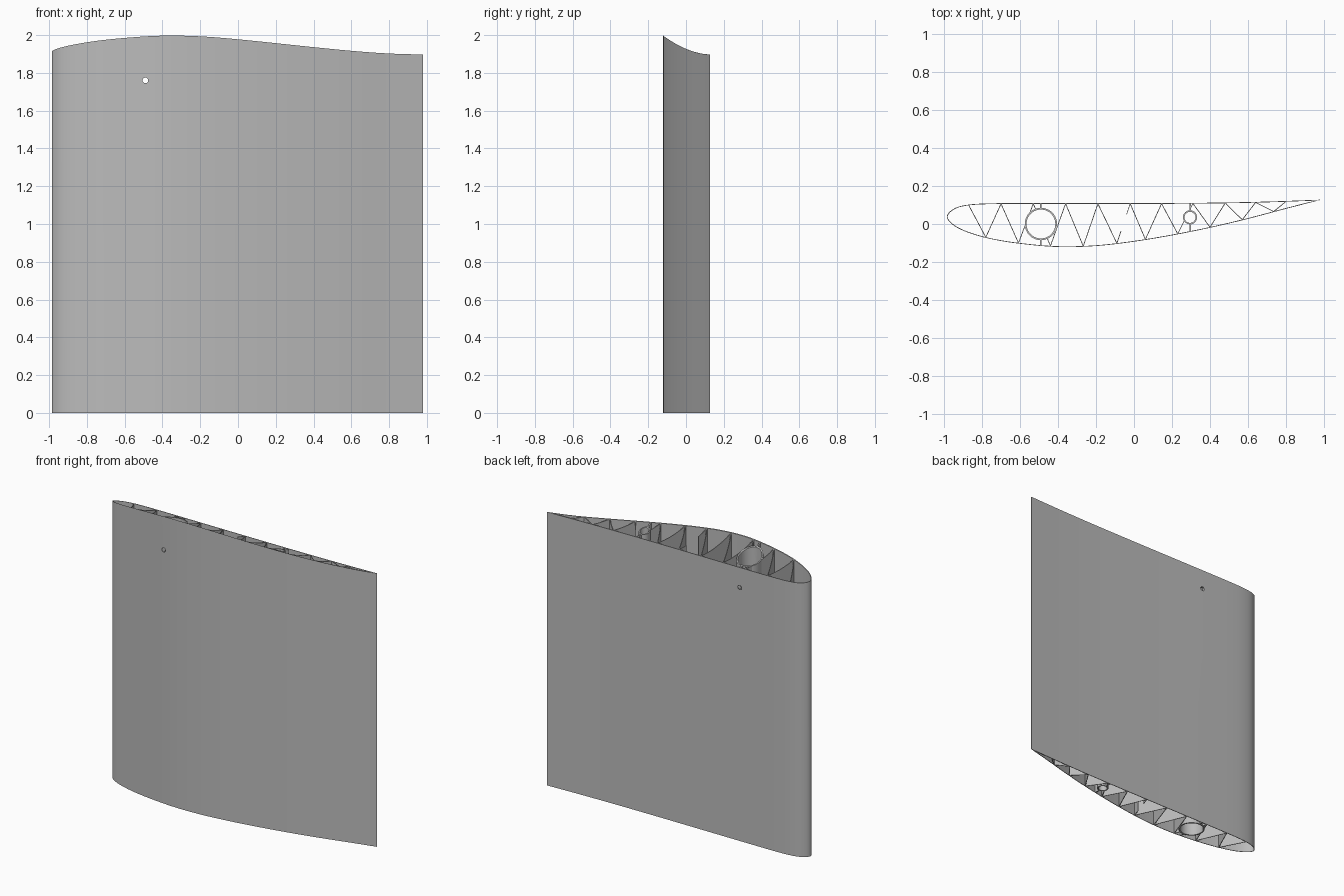
import bpy
import bmesh
import math
from mathutils import Vector

if "Cube" in bpy.data.objects:
    bpy.data.objects.remove(bpy.data.objects["Cube"], do_unlink=True)

WALL = 0.004
grey = bpy.data.materials.new("plain grey")
grey.use_nodes = True
colour = (0.5, 0.5, 0.5, 1)
grey.diffuse_color = colour
grey.node_tree.nodes["Principled BSDF"].inputs["Base Color"].default_value = colour


def top_height(y):
    """Height of the scooped upper end, which depends on depth only."""
    t = min(max((0.125 - y) / 0.25, 0), 1)
    return 1.898 + 0.102 * t ** 1.8


def spline(points, steps):
    """Smooth path through the points."""
    pts = [Vector(p) for p in points]
    pts = [pts[0] * 2 - pts[1]] + pts + [pts[-1] * 2 - pts[-2]]
    path = []
    for a, b, c, d in zip(pts, pts[1:], pts[2:], pts[3:]):
        span = (c - b).length
        m0 = (c - a) * (span / ((b - a).length + span))
        m1 = (d - b) * (span / ((d - c).length + span))
        for i in range(steps):
            t = i / steps
            path.append(b * (2 * t**3 - 3 * t**2 + 1) + m0 * (t**3 - 2 * t**2 + t)
                        + c * (3 * t**2 - 2 * t**3) + m1 * (t**3 - t**2))
    return path + [pts[-2]]


def upright_wall(name, path, left, right, closed=False):
    """Thin wall along a plan path, running from the ground to the scooped end."""
    bm = bmesh.new()
    sections = []
    n = len(path)
    for i, p in enumerate(path):
        before = path[i - 1] if i or closed else p
        after = path[(i + 1) % n] if i < n - 1 or closed else p
        d = (after - before).normalized()
        side = Vector((-d.y, d.x))
        l, r = p + side * left(p), p - side * right(p)
        sections.append([bm.verts.new(co) for co in (
            (l.x, l.y, 0), (r.x, r.y, 0),
            (r.x, r.y, top_height(r.y)), (l.x, l.y, top_height(l.y)))])
    pairs = list(zip(sections, sections[1:]))
    if closed:
        pairs.append((sections[-1], sections[0]))
    else:
        bm.faces.new(sections[0])
        bm.faces.new(sections[-1])
    for s, e in pairs:
        for k in range(4):
            j = (k + 1) % 4
            bm.faces.new((s[k], s[j], e[j], e[k]))
    bmesh.ops.recalc_face_normals(bm, faces=bm.faces)
    mesh = bpy.data.meshes.new(name)
    bm.to_mesh(mesh)
    bm.free()
    mesh.materials.append(grey)
    obj = bpy.data.objects.new(name, mesh)
    bpy.context.collection.objects.link(obj)
    return obj


# Aerofoil outline, from trailing edge over the back to the nose and round the front
upper = [(0.98, 0.128), (0.7, 0.118), (0.4, 0.112), (0, 0.11), (-0.6, 0.11),
         (-0.78, 0.108), (-0.87, 0.102), (-0.93, 0.089), (-0.97, 0.065)]
lower = [(-0.985, 0.038), (-0.97, 0.01), (-0.93, -0.02), (-0.86, -0.05),
         (-0.75, -0.08), (-0.6, -0.104), (-0.4, -0.121), (-0.2, -0.116),
         (0, -0.093), (0.2, -0.06), (0.4, -0.02), (0.6, 0.027), (0.8, 0.08), (0.98, 0.126)]
outline = spline(upper + lower, 6)
nose = min(range(len(outline)), key=lambda i: outline[i].x)
skin = upright_wall("wing_skin", outline,
                    lambda p: min(WALL, 0.0004 + 0.08 * (0.98 - p.x)), lambda p: 0)


def on_skin(x, is_upper):
    """Point just inside the skin at a given chord position."""
    side = outline[:nose + 1] if is_upper else outline[nose:]
    for a, b in zip(side, side[1:]):
        if min(a.x, b.x) <= x <= max(a.x, b.x):
            y = a.y + (b.y - a.y) * (x - a.x) / (b.x - a.x)
            return Vector((x, y + (-0.003 if is_upper else 0.003)))


# Spar tubes, and the open space in the middle rib
tubes = {"main_spar_tube": (-0.49, 0.0, 0.085, 0.076),
         "rear_spar_tube": (0.295, 0.035, 0.037, 0.029)}
voids = [(x, y, r - WALL / 2) for x, y, r, _ in tubes.values()] + [(-0.06, 0.008, 0.045)]
cut_parts = [skin]
for name, (x, y, outer, inner) in tubes.items():
    ring = [Vector((x + outer * math.cos(a), y + outer * math.sin(a)))
            for a in (math.tau * i / 40 for i in range(40))]
    cut_parts.append(upright_wall(name, ring, lambda p: outer - inner, lambda p: 0, closed=True))


def web(name, start, end, width):
    """Straight web between the skins, interrupted by the voids."""
    runs, open_run = [], False
    for i in range(49):
        p = start.lerp(end, i / 48)
        free = all((p - Vector((x, y))).length > r for x, y, r in voids)
        if free and not open_run:
            runs.append([])
        if free:
            runs[-1].append(p)
        open_run = free
    half = lambda p: width / 2
    return [upright_wall(f"{name}_{k}", run[::4] + ([run[-1]] if (len(run) - 1) % 4 else []), half, half)
            for k, run in enumerate(runs) if len(run) > 1]


# Zigzag ribs, alternating between the back and front skins
zigzag = [-0.87, -0.78, -0.70, -0.608, -0.53, -0.44, -0.36, -0.267, -0.19, -0.09, -0.02,
          0.06, 0.145, 0.23, 0.31, 0.4, 0.48, 0.57, 0.64, 0.735, 0.8]
for i, (a, b) in enumerate(zip(zigzag, zigzag[1:])):
    back_first = i % 2 == 0
    web(f"rib_{i}", on_skin(a, back_first), on_skin(b, not back_first), WALL)

# Struts holding the tubes
for name, (x, y, outer, inner) in tubes.items():
    cut_parts += web(name.replace("tube", "strut"), on_skin(x, True), on_skin(x, False), 0.008)

# Pin hole drilled through from front to back
bpy.ops.mesh.primitive_cylinder_add(vertices=20, radius=0.015, depth=1,
                                    location=(-0.49, 0, 1.76), rotation=(math.pi / 2, 0, 0))
drill = bpy.context.object
drill.name = "pin_hole_cutter"
drill.hide_render = True
drill.data.materials.append(grey)
for obj in cut_parts:
    if "rear" in obj.name:
        continue
    mod = obj.modifiers.new("pin_hole", "BOOLEAN")
    mod.operation = "DIFFERENCE"
    mod.solver = "EXACT"
    mod.object = drill
    bpy.context.view_layer.objects.active = obj
    bpy.ops.object.modifier_apply(modifier=mod.name)
bpy.data.objects.remove(drill, do_unlink=True)

# Smooth shading on the curved parts
bpy.ops.object.select_all(action="DESELECT")
for obj in cut_parts[:3]:
    obj.select_set(True)
bpy.context.view_layer.objects.active = skin
bpy.ops.object.shade_smooth_by_angle(angle=math.radians(30))
